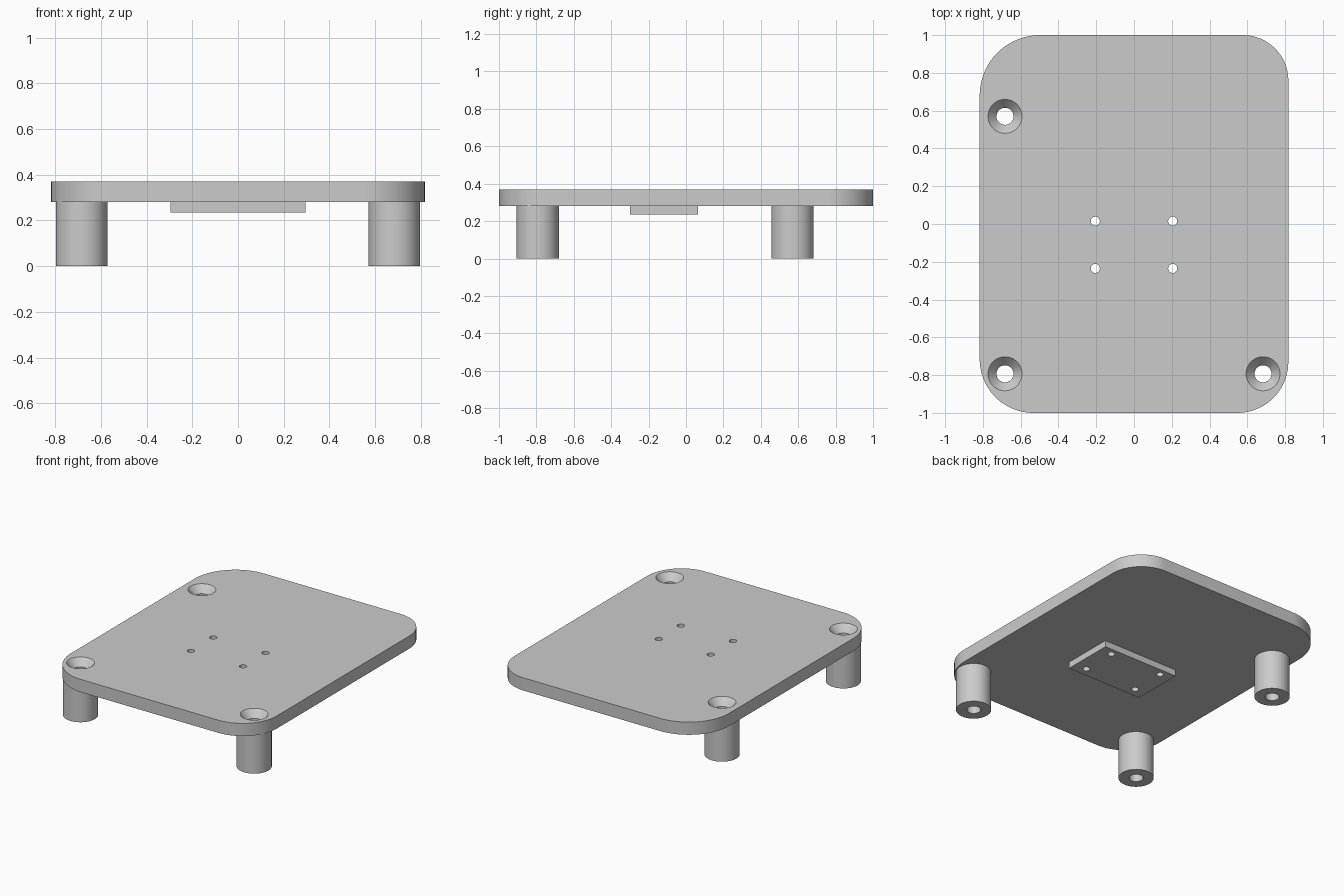
import bpy, bmesh, math

if "Cube" in bpy.data.objects:
    bpy.data.objects.remove(bpy.data.objects["Cube"])

PLATE_Z, TOP_Z, PAD_Z = 0.28, 0.37, 0.235
HALF_X, HALF_Y = 0.817, 1.0
LEG_R, BORE_R, SINK_R, SINK_DEPTH = 0.113, 0.045, 0.09, 0.05
SCREW_R = 0.024
LEGS = {"front_right_leg": (-0.683, -0.793),
        "front_left_leg": (0.683, -0.793),
        "back_right_leg": (-0.683, 0.57)}
SCREWS = [(x, y) for x in (-0.205, 0.205) for y in (-0.235, 0.015)]

grey = bpy.data.materials.new("plain grey")
grey.use_nodes = True
colour = (0.6, 0.6, 0.6, 1)
grey.diffuse_color = colour
grey.node_tree.nodes["Principled BSDF"].inputs["Base Color"].default_value = colour


def add_object(name, bm):
    bmesh.ops.recalc_face_normals(bm, faces=bm.faces)
    mesh = bpy.data.meshes.new(name)
    bm.to_mesh(mesh)
    bm.free()
    mesh.materials.append(grey)
    obj = bpy.data.objects.new(name, mesh)
    bpy.context.collection.objects.link(obj)
    return obj


def prism(name, outline, z0, z1):
    """Extrude a flat outline from z0 to z1."""
    bm = bmesh.new()
    face = bm.faces.new([bm.verts.new((x, y, z0)) for x, y in outline])
    moved = bmesh.ops.extrude_face_region(bm, geom=[face])["geom"]
    bmesh.ops.translate(bm, vec=(0, 0, z1 - z0),
                        verts=[v for v in moved if isinstance(v, bmesh.types.BMVert)])
    return add_object(name, bm)


def lathe(name, profile, centre, steps=64):
    """Spin (radius, z) points about a vertical axis; radius 0 closes an end."""
    bm = bmesh.new()
    verts = [bm.verts.new((centre[0] + r, centre[1], z)) for r, z in profile]
    edges = [bm.edges.new(pair) for pair in zip(verts, verts[1:])]
    bmesh.ops.spin(bm, geom=verts + edges, cent=(*centre, 0), axis=(0, 0, 1),
                   angle=math.tau, steps=steps, use_merge=True)
    bmesh.ops.remove_doubles(bm, verts=bm.verts, dist=0.0001)
    return add_object(name, bm)


def smooth(obj):
    bpy.ops.object.select_all(action="DESELECT")
    obj.select_set(True)
    bpy.context.view_layer.objects.active = obj
    bpy.ops.object.shade_smooth_by_angle(angle=math.radians(30))


def cut(obj, cutters):
    """Subtract every cutter and apply the result."""
    bpy.context.view_layer.objects.active = obj
    for cutter in cutters:
        mod = obj.modifiers.new("hole", "BOOLEAN")
        mod.operation, mod.solver, mod.object = "DIFFERENCE", "EXACT", cutter
        bpy.ops.object.modifier_apply(modifier=mod.name)


# Plate outline with a different radius at each corner
corners = [(1, 1, 0.24), (-1, 1, 0.32), (-1, -1, 0.285), (1, -1, 0.27)]
outline = []
for quarter, (sx, sy, r) in enumerate(corners):
    for i in range(25):
        a = (quarter + i / 24) * math.pi / 2
        outline.append((sx * (HALF_X - r) + r * math.cos(a),
                        sy * (HALF_Y - r) + r * math.sin(a)))
plate = prism("top_plate", outline, PLATE_Z, TOP_Z)

# Mounting pad under the plate
pad = prism("mounting_pad", [(-0.295, -0.3), (0.295, -0.3), (0.295, 0.065), (-0.295, 0.065)],
            PAD_Z, PLATE_Z)

# Small screw holes through plate and pad
screw_cutters = [lathe("screw_cutter", [(0, 0.1), (SCREW_R, 0.1), (SCREW_R, 0.5), (0, 0.5)], p, 32)
                 for p in SCREWS]

# Countersunk holes above the legs
flare = 0.02
slope = (SINK_R - BORE_R) / SINK_DEPTH
sink_profile = [(0, 0.1), (BORE_R, 0.1), (BORE_R, TOP_Z - SINK_DEPTH),
                (SINK_R + flare * slope, TOP_Z + flare), (0, TOP_Z + flare)]
sink_cutters = [lathe("countersink_cutter", sink_profile, p) for p in LEGS.values()]

cut(plate, screw_cutters + sink_cutters)
cut(pad, screw_cutters)
for cutter in screw_cutters + sink_cutters:
    bpy.data.objects.remove(cutter)

# Hollow legs, open where they meet the plate
legs = [lathe(name, [(LEG_R, PLATE_Z), (LEG_R, 0), (BORE_R, 0), (BORE_R, PLATE_Z)], p)
        for name, p in LEGS.items()]

for part in [plate, pad] + legs:
    smooth(part)
